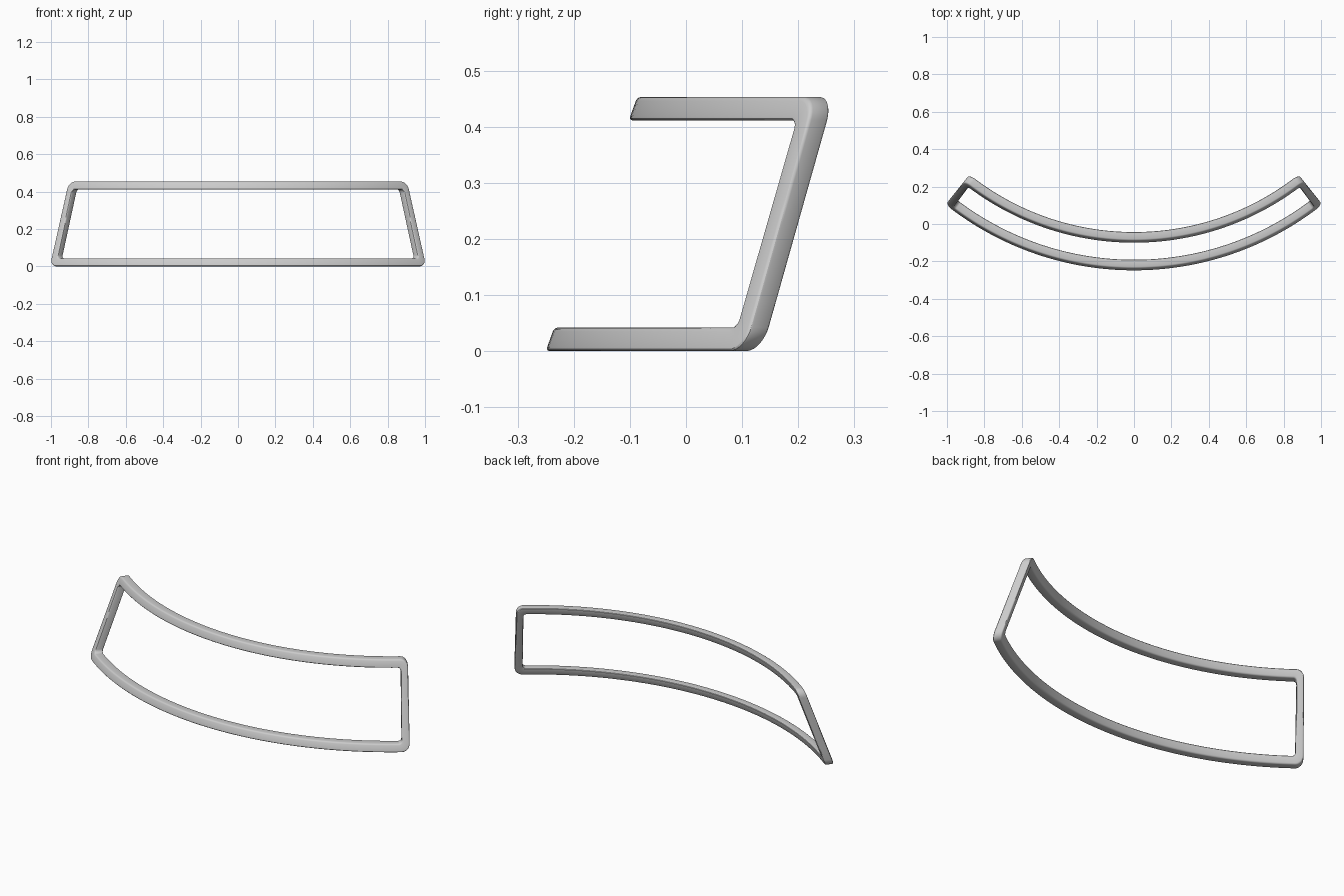
import bpy
import bmesh
from math import sin, cos, pi

if "Cube" in bpy.data.objects:
    bpy.data.objects.remove(bpy.data.objects["Cube"])

RADIUS = 1.62      # bottom front radius of the conical glass surface
LEAN = 0.36        # radius lost per unit of height
HALF_ANGLE = 0.672
HEIGHT = 0.453
BAR = 0.042        # visible width of the frame bars
DEPTH = 0.046      # front to back thickness
HALF_WIDTH = HALF_ANGLE * RADIUS


def wrap(u, z, depth):
    """Bend a flat frame point (u, z) around the leaning cone."""
    angle = u / RADIUS
    r = RADIUS - LEAN * z - depth
    return r * sin(angle), RADIUS - 0.25 - r * cos(angle), z


def rounded_loop(inset, radius, long_steps=64, short_steps=8, arc=8):
    """Closed rounded rectangle with matching point counts at any inset."""
    x, lo, hi = HALF_WIDTH - inset, inset, HEIGHT - inset
    corners = [(x - radius, lo + radius, -pi / 2), (x - radius, hi - radius, 0),
               (radius - x, hi - radius, pi / 2), (radius - x, lo + radius, pi)]
    points = []
    for i, (cx, cz, start) in enumerate(corners):
        for k in range(arc + 1):
            a = start + k / arc * pi / 2
            points.append((cx + radius * cos(a), cz + radius * sin(a)))
        # straight run towards the next corner
        nx, nz, nstart = corners[(i + 1) % 4]
        end = (nx + radius * cos(nstart), nz + radius * sin(nstart))
        begin = points[-1]
        steps = short_steps if i % 2 == 0 else long_steps
        for k in range(1, steps):
            t = k / steps
            points.append(tuple(p + (q - p) * t for p, q in zip(begin, end)))
    return points


def bar_section(bevel=0.007, arc=3):
    """Rounded rectangle section: across the bar (0 to 1) and depth."""
    section = []
    for cx, cy, start in ((BAR - bevel, DEPTH - bevel, 0), (bevel, DEPTH - bevel, pi / 2),
                          (bevel, bevel, pi), (BAR - bevel, bevel, 3 * pi / 2)):
        for k in range(arc + 1):
            a = start + k / arc * pi / 2
            section.append(((cx + bevel * cos(a)) / BAR, cy + bevel * sin(a)))
    return section


# Sweep the section around the frame
outer, inner = rounded_loop(0, 0.042), rounded_loop(BAR, 0.018)
bm = bmesh.new()
rings = []
for (ou, oz), (iu, iz) in zip(outer, inner):
    rings.append([bm.verts.new(wrap(ou + (iu - ou) * t, oz + (iz - oz) * t, d))
                  for t, d in bar_section()])
for i, ring in enumerate(rings):
    following = rings[(i + 1) % len(rings)]
    for j in range(len(ring)):
        k = (j + 1) % len(ring)
        bm.faces.new((ring[j], ring[k], following[k], following[j]))
bmesh.ops.recalc_face_normals(bm, faces=bm.faces)
mesh = bpy.data.meshes.new("windscreen_frame")
bm.to_mesh(mesh)
bm.free()

# Grey finish
grey = bpy.data.materials.new("grey")
grey.use_nodes = True
colour = (0.6, 0.6, 0.6, 1)
grey.diffuse_color = colour
grey.node_tree.nodes["Principled BSDF"].inputs["Base Color"].default_value = colour
mesh.materials.append(grey)

frame = bpy.data.objects.new("windscreen_frame", mesh)
bpy.context.collection.objects.link(frame)
bpy.context.view_layer.objects.active = frame
frame.select_set(True)
bpy.ops.object.shade_smooth_by_angle()
